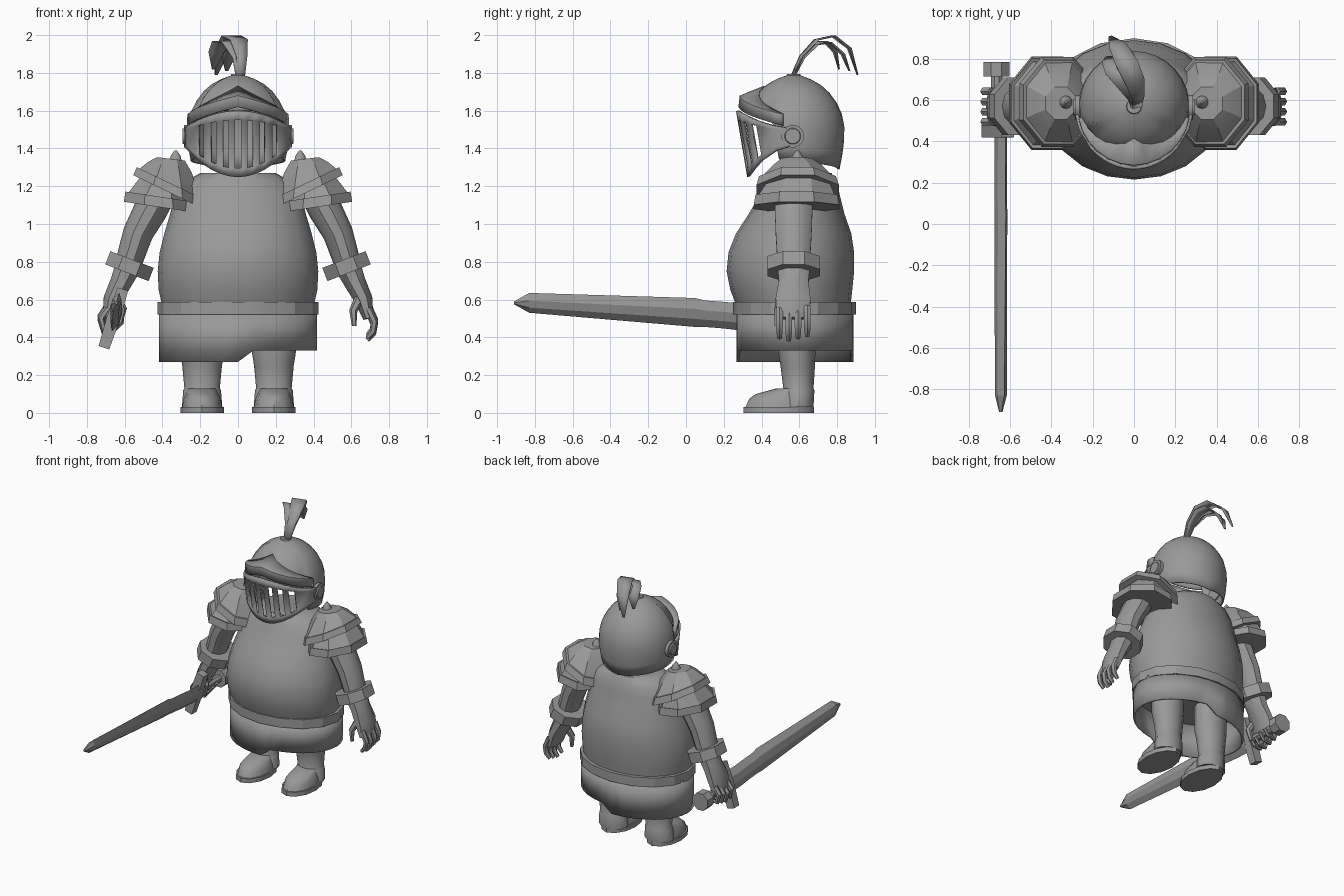
import bpy, bmesh, math
from mathutils import Vector

if "Cube" in bpy.data.objects:
    bpy.data.objects.remove(bpy.data.objects["Cube"], do_unlink=True)

steel = bpy.data.materials.new("steel_grey")
steel.use_nodes = True
colour = (0.32, 0.32, 0.32, 1)
steel.diffuse_color = colour
steel.node_tree.nodes["Principled BSDF"].inputs["Base Color"].default_value = colour


def finish(name, bm, angle=35, thick=0):
    """Turn a bmesh into a shaded object, optionally given thickness."""
    bmesh.ops.recalc_face_normals(bm, faces=bm.faces[:])
    mesh = bpy.data.meshes.new(name)
    bm.to_mesh(mesh)
    bm.free()
    mesh.materials.append(steel)
    mesh.shade_smooth()
    mesh.set_sharp_from_angle(angle=math.radians(angle))
    ob = bpy.data.objects.new(name, mesh)
    bpy.context.scene.collection.objects.link(ob)
    if thick:
        mod = ob.modifiers.new("thickness", 'SOLIDIFY')
        mod.thickness = thick
        mod.offset = 0
    return ob


def loft(name, rings, closed=True, caps=True, side=1, skip=None, **kw):
    """Skin a list of point rings; side=-1 mirrors to the right."""
    bm = bmesh.new()
    vs = [[bm.verts.new((p[0] * side, p[1], p[2])) for p in r] for r in rings]
    n = len(rings[0])
    for i in range(len(rings) - 1):
        for j in range(n if closed else n - 1):
            if skip and skip(i, j):
                continue
            k = (j + 1) % n
            bm.faces.new((vs[i][j], vs[i][k], vs[i + 1][k], vs[i + 1][j]))
    if caps:
        bm.faces.new(vs[0])
        bm.faces.new(vs[-1])
    return finish(name, bm, **kw)


def oval(z, rx, front, back, cx=0, n=16, slope=0, phase=0.0):
    """Level or sideways-tilted oval given by its front and back y."""
    cy, ry = (front + back) / 2, (back - front) / 2
    pts = []
    for i in range(n):
        a = math.tau * (i + phase) / n
        dx = rx * math.sin(a)
        pts.append((cx + dx, cy - ry * math.cos(a), z + slope * dx))
    return pts


def tube(name, path, radii, n=8, **kw):
    """Tube along a path; each radius pair is (along y, across)."""
    path = [Vector(p) for p in path]
    rings = []
    for i, p in enumerate(path):
        t = (path[min(i + 1, len(path) - 1)] - path[max(i - 1, 0)]).normalized()
        u = Vector((0, 1, 0)) if abs(t.y) < 0.8 else Vector((1, 0, 0))
        v = t.cross(u).normalized()
        u = v.cross(t)
        ru, rv = radii[min(i, len(radii) - 1)]
        angles = [math.tau * (j + 0.5) / n for j in range(n)]
        rings.append([p + u * ru * math.cos(a) + v * rv * math.sin(a) for a in angles])
    return loft(name, rings, **kw)


# Torso, belt and skirt
torso = [(.56, .40, .27, .87), (.65, .42, .235, .88), (.75, .425, .215, .89),
         (.85, .415, .225, .89), (.95, .39, .265, .875), (1.05, .36, .33, .84),
         (1.15, .335, .39, .815), (1.22, .29, .42, .80), (1.27, .20, .45, .77)]
loft("torso", [oval(*r, n=20) for r in torso], angle=50)
loft("belt", [oval(.52, .427, .25, .90), oval(.588, .427, .25, .90)], angle=20)
hem = [(x, y, .33 if x > .07 else .27) for x, y, z in oval(0, .412, .275, .88, n=32)]
loft("skirt", [hem, oval(.54, .412, .275, .88, n=32)], caps=False, thick=.015)

# Legs, boots, shoulders, arms and cuffs, once per side
for side, word in ((1, "left"), (-1, "right")):
    leg = [(.56, .12, .485, .685), (.33, .118, .487, .685), (.25, .105, .50, .683),
           (.13, .094, .515, .675), (.12, .10, .51, .68), (.03, .107, .50, .675)]
    loft(word + "_leg", [oval(*r, cx=.19, n=12) for r in leg], side=side)
    foot = [(.03, .105, .315, .67), (.075, .098, .335, .668),
            (.10, .085, .37, .665), (.13, .075, .48, .66)]
    loft(word + "_boot", [oval(*r, cx=.19, n=12) for r in foot], side=side)
    loft(word + "_sole", [oval(z, .115, .305, .678, .19, 12) for z in (0, .032)], side=side)

    upper = [(1.345, .08, .50, .67, .355, 8, .12), (1.30, .125, .45, .73, .36, 8, .25),
             (1.215, .175, .38, .80, .365, 8, .45)]
    loft(word + "_shoulder_plate", [oval(*r, phase=.5) for r in upper],
         side=side, angle=15)
    rim = [(1.22, .182, .37, .81, .367, 8, .48), (1.17, .20, .355, .828, .37, 8, .48),
           (1.17, .17, .39, .79, .37, 8, .48)]
    loft(word + "_shoulder_rim", [oval(*r, phase=.5) for r in rim], side=side, angle=15)
    lower = [(1.22, .13, .42, .77, .40, 8, .2), (1.14, .175, .365, .805, .42, 8, .15),
             (1.145, .19, .35, .82, .42, 8, .15), (1.09, .20, .34, .83, .42, 8, .15),
             (1.09, .16, .38, .79, .42, 8, .15)]
    loft(word + "_lower_plate", [oval(*r, phase=.5) for r in lower], side=side, angle=15)
    stud = [(1.33, .034, .556, .624, .33), (1.36, .028, .562, .618, .33),
            (1.39, .006, .584, .596, .33)]
    loft(word + "_shoulder_stud", [oval(*r, n=10) for r in stud], side=side)

    tube(word + "_arm", [(.40, .57, 1.2), (.46, .57, 1.08), (.53, .57, .95), (.58, .57, .79)],
         [(.105, .09), (.105, .09), (.10, .08), (.09, .07)], n=10, side=side)
    tube(word + "_cuff", [(.561, .57, .812), (.588, .57, .742)], [(.15, .133)],
         side=side, angle=20)
    tube(word + "_glove", [(.58, .57, .78), (.62, .57, .69), (.665, .567, .60), (.69, .565, .50)],
         [(.095, .075), (.085, .062), (.10, .052), (.09, .03)], side=side)

    # Open hand on the left, closed around the hilt on the right
    if side > 0:
        curl = [(.69, .54), (.722, .47), (.715, .42), (.685, .385)]
        thumb = [(.65, .51, .62), (.61, .485, .54), (.615, .48, .46)]
    else:
        curl = [(.69, .54), (.725, .49), (.71, .43), (.66, .435), (.625, .48)]
        thumb = [(.65, .51, .62), (.61, .49, .55), (.625, .50, .47)]
    for i in range(4):
        y = .495 + i * .049
        lift = .012 * abs(i - 1)
        tube(f"{word}_finger_{i + 1}", [(x, y, z + lift) for x, z in curl],
             [(.021, .02), (.021, .02), (.019, .017), (.013, .012)], n=6, side=side)
    tube(word + "_thumb", thumb, [(.028, .028), (.022, .022), (.014, .012)], n=6, side=side)

    # Visor pivot on the side of the helmet
    tube(word + "_pivot_disc", [(.24, .565, 1.465), (.285, .565, 1.465)], [(.06, .06)],
         n=16, side=side)
    tube(word + "_pivot_cap", [(.28, .565, 1.465), (.294, .565, 1.465)],
         [(.045, .045), (.04, .04)], n=16, side=side)

# Helmet dome with an open face
OUTLINE = [(1.28, .235), (1.4, .258), (1.5, .265), (1.58, .25), (1.64, .222),
           (1.70, .178), (1.74, .13), (1.77, .07), (1.785, .02)]


def dome_radius(z):
    for (z0, r0), (z1, r1) in zip(OUTLINE, OUTLINE[1:]):
        if z <= z1:
            return r0 + (r1 - r0) * (z - z0) / (z1 - z0)
    return OUTLINE[-1][1]


def around(deg, r, z):
    a = math.radians(deg)
    return (r * math.sin(a), .57 - r * math.cos(a), z)


def dome_edge(deg):
    d = min(deg, 360 - deg)
    return 1.60 if d <= 60 else 1.35 - .06 * (d - 60) / 120


rows = []
for i in range(11):
    s = math.sin(i / 10 * math.pi / 2)
    row = []
    for deg in range(0, 360, 12):
        z = dome_edge(deg) + (1.785 - dome_edge(deg)) * s
        row.append(around(deg, dome_radius(z), z))
    rows.append(row)
helmet = loft("helmet", rows, caps=False, angle=50, thick=.012)

# Pointed brow over the face
brow = [[], [], []]
for deg in range(-78, 79, 13):
    f = 1 - abs(deg) / 78
    low = 1.52 + .10 * f
    brow[0].append(around(deg, .268 + .017 * f, low))
    brow[1].append(around(deg, .268 + .012 * f, low + .055))
    top = low + .055 + .05 * f
    brow[2].append(around(deg, dome_radius(top) + .006, top))
loft("brow", brow, closed=False, caps=False, angle=40, thick=.015)

# Slotted visor
half = [.016]
for i in (1, 2, 3):
    half += [i * .064 - .015, i * .064 + .015]
half += [.26, .278]
xs = [-x for x in reversed(half)] + half


def visor_row(height):
    pts = []
    for x in xs:
        k = (abs(x) / .278) ** 2
        bottom, top = 1.25 + .16 * k, 1.60 - .09 * k
        z = bottom + (top - bottom) * height
        pts.append((x, .552 - math.sqrt(.28 ** 2 - x * x) + .17 * (1.6 - z), z))
    return pts


loft("visor", [visor_row(h) for h in (0, .13, .86, 1)], closed=False, caps=False,
     skip=lambda i, j: i == 1 and j % 2 == 0 and 1 < j < len(xs) - 2, thick=.016)

# Plume holder and drooping plumes
loft("plume_holder", [oval(z, r, .57 - r, .57 + r, n=12) for z, r in ((1.765, .045), (1.795, .035))])
plumes = [
    [(.015, .56, 1.78), (.02, .61, 1.89), (.005, .69, 1.975), (-.035, .78, 1.995),
     (-.08, .865, 1.93), (-.115, .908, 1.79)],
    [(.01, .57, 1.78), (.015, .62, 1.88), (0, .69, 1.95), (-.03, .76, 1.96),
     (-.05, .83, 1.90), (-.06, .865, 1.81)],
    [(.01, .565, 1.78), (.0, .61, 1.88), (-.04, .68, 1.965), (-.085, .74, 1.965),
     (-.115, .79, 1.91), (-.13, .81, 1.82)]]
widths = (.022, .03, .048, .054, .042, .008)
across = Vector((1, .25, 0)).normalized()
for i, path in enumerate(plumes):
    strip = [[Vector(p) - across * w, Vector(p) + across * w] for p, w in zip(path, widths)]
    loft(f"plume_{i + 1}", strip, closed=False, caps=False, angle=50, thick=.006)

# Sword: blade, guard, grip and pommel
up, out = Vector((.3, 0, .954)), Vector((.954, 0, -.3))
blade = []
for y, low, high in ((-.91, .575, .59), (-.83, .53, .635), (.05, .455, .608),
                     (.10, .455, .595), (.2, .447, .588), (.3, .435, .578), (.43, .43, .575)):
    mid, h = Vector((-.645, y, (low + high) / 2)), (high - low) / 2 / .954
    t = min(.024, h)
    blade.append([mid + up * h * a + out * t * b for a, b in
                  ((1, 0), (.35, 1), (-.35, 1), (-1, 0), (-.35, -1), (.35, -1))])
loft("sword_blade", blade, angle=15)
tube("sword_guard", [(-.71, .45, .345), (-.66, .45, .50), (-.61, .45, .655)],
     [(.042, .042), (.045, .05), (.042, .042)], n=4, angle=20)
tube("sword_grip", [(-.66, .43, .50), (-.665, .73, .50)], [(.03, .03)])
tube("sword_pommel", [(-.667, .715, .50), (-.667, .785, .50)], [(.068, .068)], angle=20)
